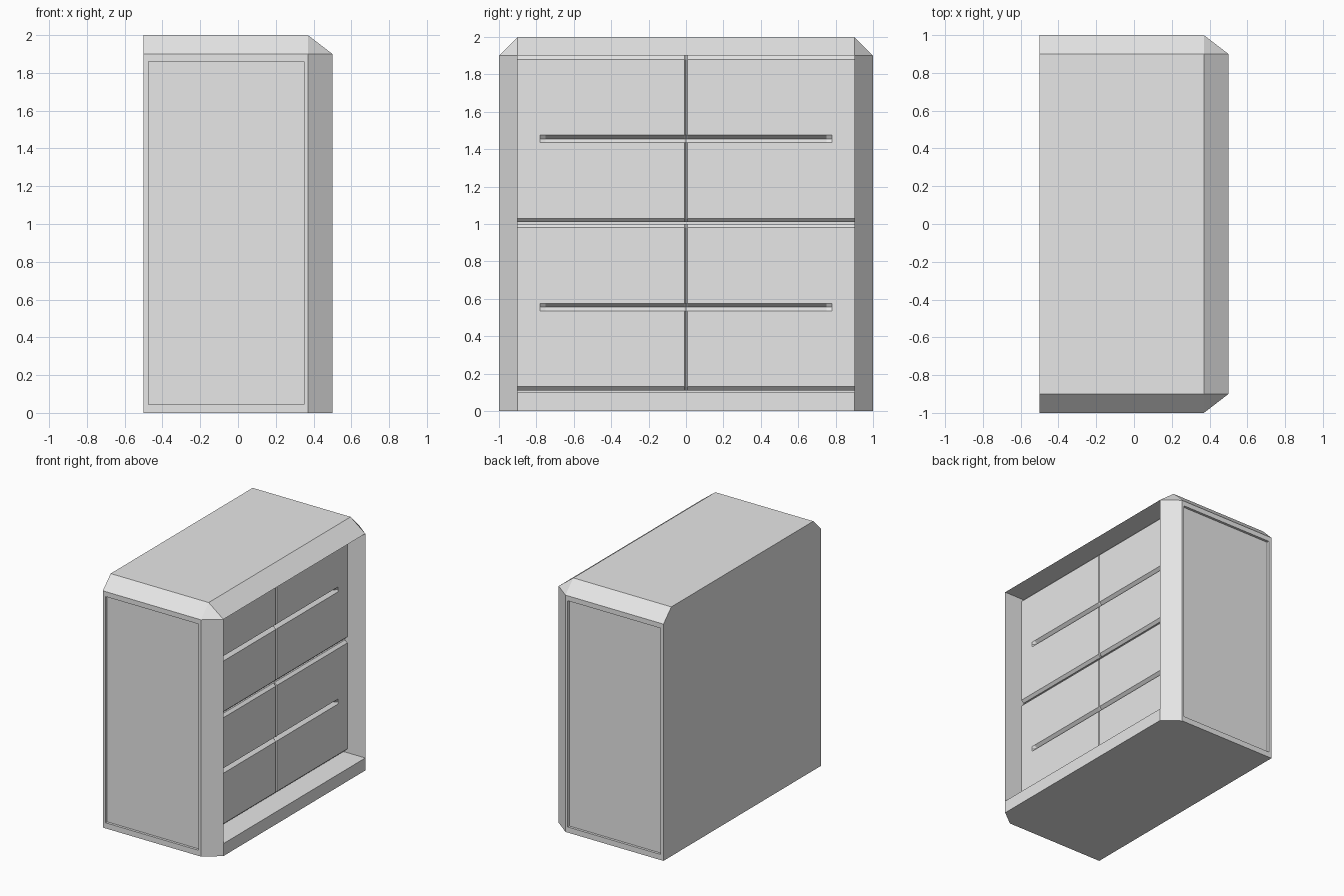
import bpy
import bmesh

cube = bpy.data.objects.get("Cube")
if cube:
    bpy.data.objects.remove(cube, do_unlink=True)

grey = bpy.data.materials.new("light_grey")
grey.use_nodes = True
grey.diffuse_color = (0.8, 0.8, 0.8, 1)
grey.node_tree.nodes["Principled BSDF"].inputs["Base Color"].default_value = (0.8, 0.8, 0.8, 1)


def finish(bm, name):
    mesh = bpy.data.meshes.new(name)
    bm.to_mesh(mesh)
    bm.free()
    mesh.materials.append(grey)
    obj = bpy.data.objects.new(name, mesh)
    bpy.context.collection.objects.link(obj)
    return obj


def face_towards(bm, axis, sign):
    """Largest face whose normal points along the given axis."""
    bm.normal_update()
    found = [f for f in bm.faces if f.normal[axis] * sign > 0.99]
    return max(found, key=lambda f: f.calc_area())


def sink(bm, face, offset):
    """Push a face inwards, leaving walls round it."""
    face = bmesh.ops.extrude_discrete_faces(bm, faces=[face])["faces"][0]
    bmesh.ops.translate(bm, verts=face.verts[:], vec=offset)


# Cabinet body with chamfered top and upright corners
bm = bmesh.new()
for side in (-1, 1):
    for z in (0, 1.9):
        for x, y in ((-0.5, 1), (0.37, 1), (0.5, 0.9)):
            bm.verts.new((x, side * y, z))
    for x in (-0.5, 0.37):
        bm.verts.new((x, side * 0.9, 2))
bmesh.ops.convex_hull(bm, input=bm.verts[:])
bmesh.ops.dissolve_limit(bm, angle_limit=0.01, verts=bm.verts[:], edges=bm.edges[:])
bmesh.ops.recalc_face_normals(bm, faces=bm.faces[:])

# Shallow recessed panels on the two end walls
for side in (-1, 1):
    panel = face_towards(bm, 1, side)
    bmesh.ops.inset_individual(bm, faces=[panel], thickness=0.03)
    for v in panel.verts:
        v.co.x = 0.35 if v.co.x > 0 else -0.475
        v.co.z = 1.86 if v.co.z > 1 else 0.045
    sink(bm, panel, (0, -side * 0.02, 0))

# Drawer opening above a low sill
opening = face_towards(bm, 0, 1)
bmesh.ops.bisect_plane(bm, geom=[opening] + opening.edges[:] + opening.verts[:],
                       plane_co=(0, 0, 0.1), plane_no=(0, 0, 1))
sink(bm, face_towards(bm, 0, 1), (-0.22, 0, 0))
finish(bm, "cabinet_body")


# Drawer fronts: rounded long edges, long finger groove, centre seam
def drawer_front(name, bottom, top):
    mid = (bottom + top) / 2
    rows = [(bottom, 0.06), (bottom, 0.02), (bottom + 0.02, 0), (mid - 0.02, 0), (mid, 0),
            (mid + 0.02, 0), (top - 0.02, 0), (top, 0.02), (top, 0.06)]
    columns = [-0.9, -0.78, -0.75, -0.007, 0, 0.007, 0.75, 0.78, 0.9]
    bm = bmesh.new()
    grid = []
    for z, depth in rows:
        line = []
        for y in columns:
            seam = 0.012 if y == 0 else 0
            groove = 0.025 if z == mid and abs(y) < 0.76 else 0
            line.append(bm.verts.new((0.34 - max(depth, seam, groove), y, z)))
        grid.append(line)
    for low, high in zip(grid, grid[1:]):
        for i in range(len(columns) - 1):
            bm.faces.new((low[i], low[i + 1], high[i + 1], high[i]))
    finish(bm, name)


drawer_front("lower_drawer_front", 0.11, 1.0)
drawer_front("upper_drawer_front", 1.01, 1.9)
